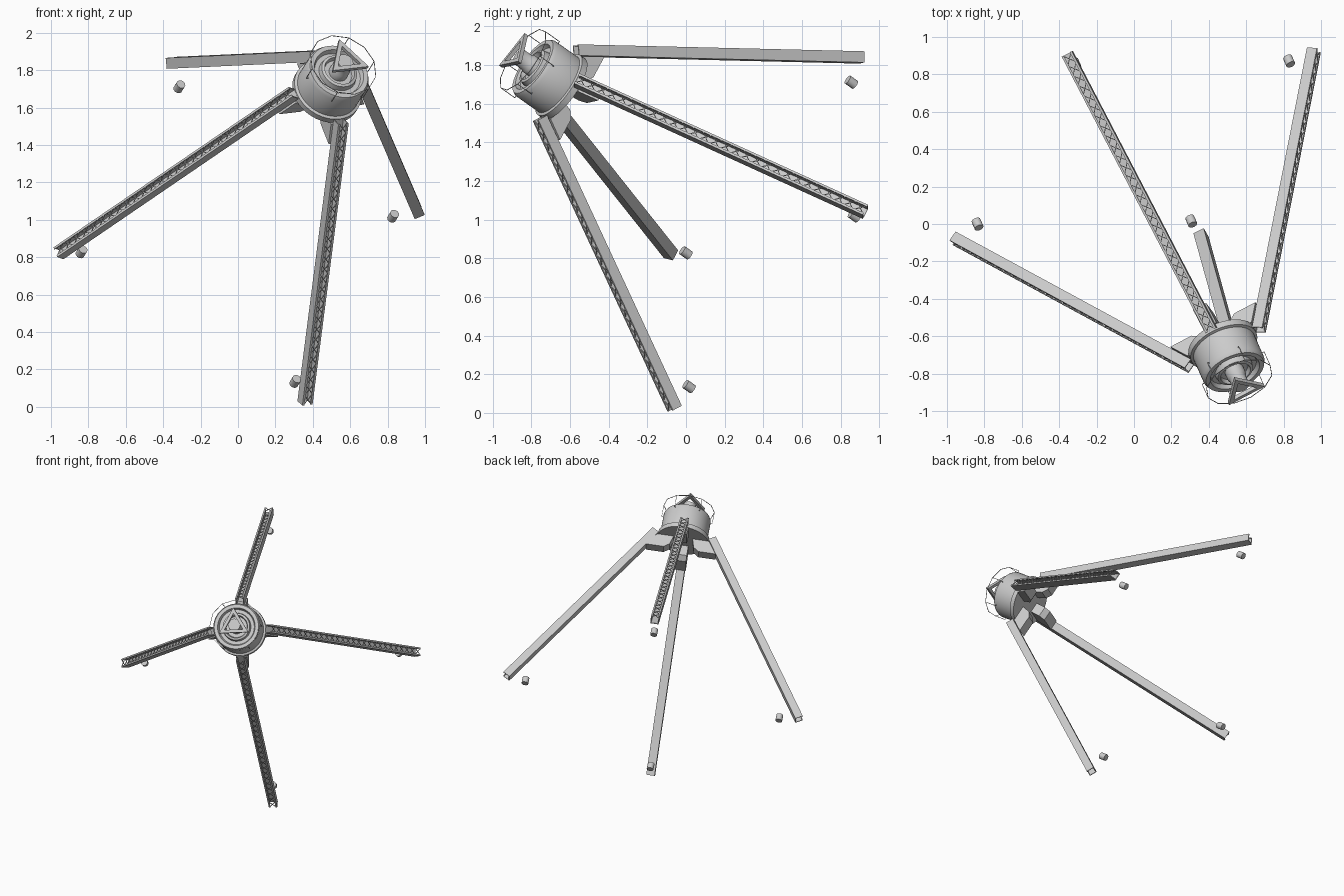
import bpy, bmesh, math
from mathutils import Vector, Matrix

if "Cube" in bpy.data.objects:
    bpy.data.objects.remove(bpy.data.objects["Cube"])

# Tilted frame of the whole model: Z along the hub axis, X and Y along leg directions
Z = Vector((0.34, -0.768, 0.543)).normalized()
Y = Vector((-0.329, 0.447, 0.831))
Y = (Y - Z * Y.dot(Z)).normalized()
X = Y.cross(Z)
FRAME = Matrix.Translation((0.4825, -0.6625, 1.70)) @ Matrix((X, Y, Z)).transposed().to_4x4()


def finish(name, bm, matrix=Matrix(), smooth=False):
    bmesh.ops.recalc_face_normals(bm, faces=bm.faces)
    mesh = bpy.data.meshes.new(name)
    bm.to_mesh(mesh)
    bm.free()
    ob = bpy.data.objects.new(name, mesh)
    bpy.context.collection.objects.link(ob)
    ob.matrix_world = FRAME @ matrix
    if smooth:
        bpy.ops.object.select_all(action='DESELECT')
        ob.select_set(True)
        bpy.context.view_layer.objects.active = ob
        bpy.ops.object.shade_smooth_by_angle(angle=math.radians(35))
    return ob


def lathe(name, profile, steps=48):
    bm = bmesh.new()
    vs = [bm.verts.new((r, 0, z)) for r, z in profile]
    es = [bm.edges.new(p) for p in zip(vs, vs[1:])]
    bmesh.ops.spin(bm, geom=vs + es, axis=(0, 0, 1), cent=(0, 0, 0), angle=math.tau,
                   steps=steps, use_merge=True)
    bmesh.ops.remove_doubles(bm, verts=bm.verts, dist=1e-5)
    return finish(name, bm, smooth=True)


def prism(name, outline, depth, matrix):
    # outline in XY, extruded along Z
    bm = bmesh.new()
    face = bm.faces.new([bm.verts.new((x, y, 0)) for x, y in outline])
    new = bmesh.ops.extrude_face_region(bm, geom=[face])["geom"]
    bmesh.ops.translate(bm, verts=[v for v in new if isinstance(v, bmesh.types.BMVert)],
                        vec=(0, 0, depth))
    return finish(name, bm, matrix)


def bar(bm, a, b, w):
    a, b = Vector(a), Vector(b)
    d = b - a
    m = Matrix.Translation((a + b) / 2) @ d.to_track_quat('Z', 'Y').to_matrix().to_4x4()
    bmesh.ops.create_cube(bm, size=1, matrix=m @ Matrix.Diagonal((w, w, d.length, 1)))


# Hub: flange, drum and stepped top
lathe("hub", [(0, -.04), (.19, -.04), (.19, -.005), (.175, 0), (.175, .15), (.165, .17),
              (.14, .17), (.13, .145), (.105, .145), (.1, .175), (.085, .18), (.078, .155),
              (0, .155)])
lathe("feed_column", [(0, .15), (.052, .15), (.052, .2), (.045, .21), (.045, .27), (0, .27)], 32)

# Triangular frame on top
bm = bmesh.new()
rings = []
for k in range(3):
    a = math.radians(90 + 120 * k)
    rings.append([bm.verts.new((r * math.cos(a), r * math.sin(a), z))
                  for r, z in ((.125, .275), (.125, .297), (.08, .297), (.08, .275))])
for k in range(3):
    p, q = rings[k], rings[(k + 1) % 3]
    for i in range(4):
        j = (i + 1) % 4
        bm.faces.new((p[i], q[i], q[j], p[j]))
finish("triangle_frame", bm)

# Thin wire cage round the top of the hub
bm = bmesh.new()
N = 12
for k in range(N):
    a, b = math.tau * k / N, math.tau * (k + 1) / N
    p = Vector((.188 * math.cos(a), .188 * math.sin(a), .235))
    q = Vector((.188 * math.cos(b), .188 * math.sin(b), .235))
    bar(bm, p, q, .003)
    if k % 2 == 0:
        low = Vector((p.x, p.y, .14))
        bar(bm, p, low, .003)
        bar(bm, low, Vector((p.x * .92, p.y * .92, .14)), .003)
finish("wire_cage", bm)

# Leg section and slope
TOP, END = Vector((.21, 0, 0)), Vector((1.09, 0, -1.417))
LENGTH = (END - TOP).length
along = (END - TOP).normalized()
side = Vector((0, 1, 0))
outward = side.cross(along)
if outward.x < 0:
    outward, side = -outward, -side
side = outward.cross(along)
LEG = Matrix.Translation(TOP) @ Matrix((side, outward, along)).transposed().to_4x4()
W, D, T = .031, .029, .006
CHANNEL = [(-W, -D), (W, -D), (W, D), (W - 2 * T, D), (W - 2 * T, D - T), (W - T, D - T),
           (W - T, -D + T), (-W + T, -D + T), (-W + T, D - T), (-W + 2 * T, D - T),
           (-W + 2 * T, D), (-W, D)]
ARM = [(.07, -.04), (.195, -.04), (.258, -.14), (.13, -.14), (.09, -.11)]
UPRIGHT = Matrix.Rotation(math.pi / 2, 4, 'X')

for k, tag in enumerate(("right", "upper", "left", "lower")):
    turn = Matrix.Rotation(k * math.pi / 2, 4, 'Z')
    # Open channel leg
    prism(tag + "_leg", CHANNEL, LENGTH, turn @ LEG)
    # Crossed lattice on the outer face
    bm = bmesh.new()
    cells, e = 28, W - T
    step = LENGTH / cells
    for i in range(cells):
        z0, z1 = i * step, (i + 1) * step
        bar(bm, (-e, D - .004, z0), (e, D - .004, z1), .004)
        bar(bm, (e, D - .004, z0), (-e, D - .004, z1), .004)
    finish(tag + "_lattice", bm, turn @ LEG)
    # Bracket joining the leg to the hub
    prism(tag + "_bracket", ARM, .08, turn @ Matrix.Translation((0, .04, 0)) @ UPRIGHT)
    # Small separate canister beside the leg end
    bm = bmesh.new()
    bmesh.ops.create_cone(bm, cap_ends=True, segments=12, radius1=.025, radius2=.025, depth=.05)
    finish(tag + "_canister", bm, turn @ Matrix.Translation((.945, 0, -1.43)), True)
